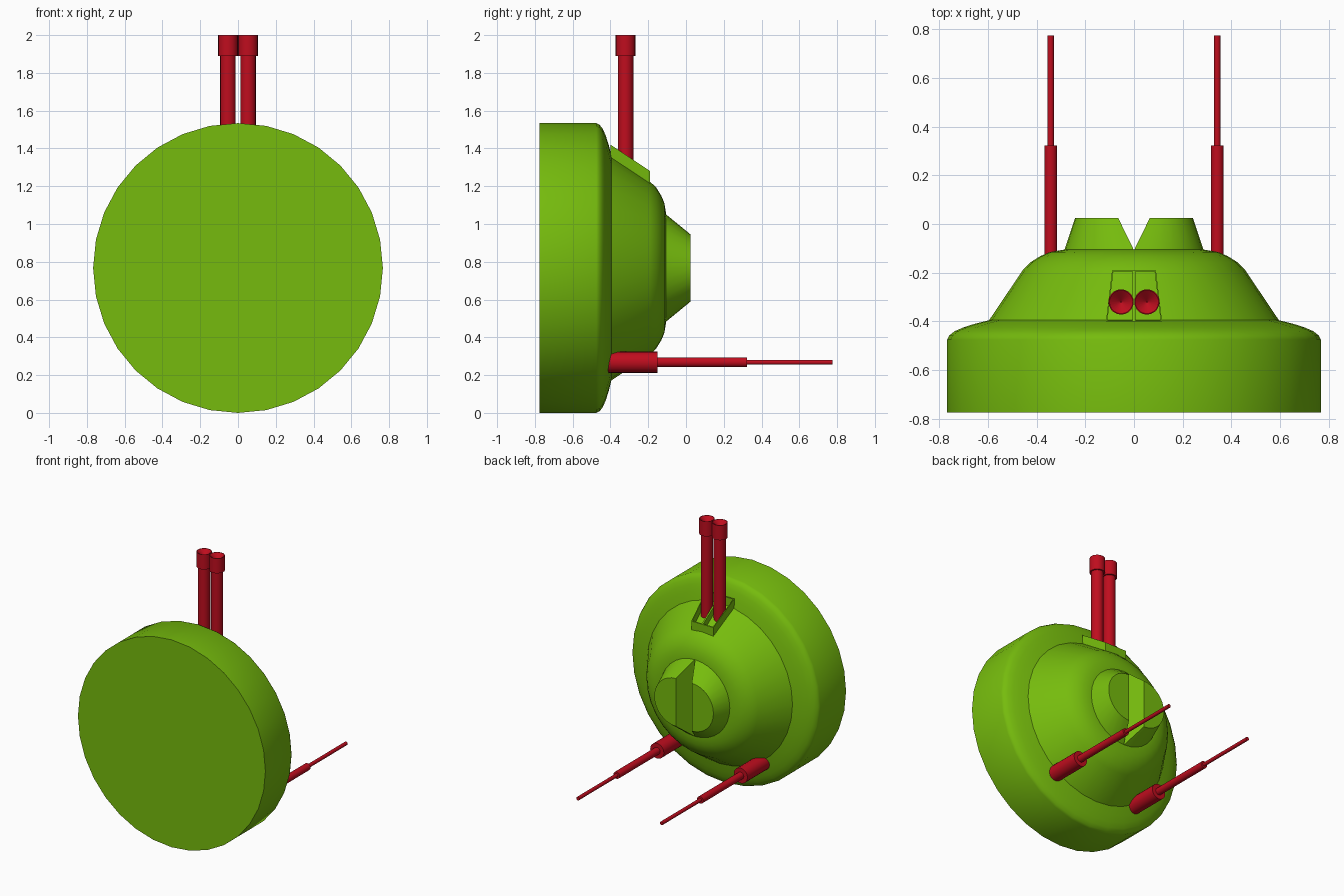
import bpy, bmesh, math
from mathutils import Vector

if "Cube" in bpy.data.objects:
    bpy.data.objects.remove(bpy.data.objects["Cube"])


def material(name, color):
    m = bpy.data.materials.new(name)
    m.diffuse_color = color
    m.use_nodes = True
    m.node_tree.nodes["Principled BSDF"].inputs["Base Color"].default_value = m.diffuse_color
    return m


GREEN = material("green_paint", (0.18, 0.50, 0.004, 1))
RED = material("red_paint", (0.52, 0.004, 0.013, 1))
ZC = 0.767  # height of the hull's axis


def finish(name, bm, mat, angle=32):
    bmesh.ops.recalc_face_normals(bm, faces=bm.faces)
    me = bpy.data.meshes.new(name)
    bm.to_mesh(me)
    bm.free()
    me.materials.append(mat)
    ob = bpy.data.objects.new(name, me)
    bpy.context.collection.objects.link(ob)
    bpy.ops.object.select_all(action='DESELECT')
    ob.select_set(True)
    bpy.context.view_layer.objects.active = ob
    bpy.ops.object.shade_smooth_by_angle(angle=math.radians(angle))
    return ob


def loft(bm, rings):
    """Bridge closed rings of points and cap both ends."""
    vr = [[bm.verts.new(p) for p in ring] for ring in rings]
    n = len(vr[0])
    for a, b in zip(vr, vr[1:]):
        for i in range(n):
            j = (i + 1) % n
            bm.faces.new((a[i], a[j], b[j], b[i]))
    bm.faces.new(vr[0])
    return bm.faces.new(vr[-1])


def turned(name, mat, profile, origin, axis, sides):
    """Turn (position, radius) pairs about the y or z axis through origin."""
    rings = []
    for t, r in profile:
        ring = []
        for i in range(sides):
            a = 2 * math.pi * i / sides
            u, v = r * math.cos(a), r * math.sin(a)
            ring.append(Vector(origin) + Vector((u, t, v) if axis == 'y' else (u, v, t)))
        rings.append(ring)
    bm = bmesh.new()
    loft(bm, rings)
    return finish(name, bm, mat)


# Hull: drum, rounded shoulder, cone and rounded nose
turned("hull", GREEN, [
    (-0.775, 0.767), (-0.475, 0.767), (-0.458, 0.759), (-0.440, 0.736),
    (-0.425, 0.701), (-0.410, 0.655), (-0.395, 0.595),
    (-0.190, 0.457), (-0.157, 0.425), (-0.132, 0.385), (-0.115, 0.345),
    (-0.105, 0.285)], (0, 0, ZC), 'y', 32)

for side, s in (("left", -1), ("right", 1)):
    # Split rear cap: half cone leaning away from a V groove
    rings = []
    for y, r, off in ((-0.108, 0.286, 0), (0.025, 0.177, 0.065)):
        rings.append([(s * (off + r * math.cos(a)), y, ZC + r * math.sin(a))
                      for a in [math.pi * (i / 16 - 0.5) for i in range(17)]])
    bm = bmesh.new()
    loft(bm, rings)
    finish("rear_cap_" + side, bm, GREEN)

    # Open, sloping tray around the upper gun
    plan = ((0, -0.40, 1.42), (0.115, -0.40, 1.42), (0.09, -0.19, 1.28), (0, -0.19, 1.28))
    top = [(s * x, y, z) for x, y, z in plan]
    bm = bmesh.new()
    face = loft(bm, [[(x, y, z - 0.12) for x, y, z in top], top])
    bmesh.ops.recalc_face_normals(bm, faces=bm.faces)
    bmesh.ops.inset_region(bm, faces=[face], thickness=0.008)
    floor = bmesh.ops.extrude_discrete_faces(bm, faces=[face])["faces"][0]
    bmesh.ops.translate(bm, verts=floor.verts, vec=(0, 0, -0.075))
    finish("gun_tray_" + side, bm, GREEN)

    # Upper gun with wider, hollowed muzzle
    turned("upper_gun_" + side, RED, [
        (1.25, 0.041), (1.89, 0.041), (1.89, 0.052), (2.0, 0.052),
        (2.0, 0.048), (1.96, 0.002)], (s * 0.053, -0.32, 0), 'z', 20)

    # Lower gun in three steps
    turned("lower_gun_" + side, RED, [
        (-0.415, 0.056), (-0.15, 0.056), (-0.15, 0.026), (0.323, 0.026),
        (0.323, 0.013), (0.775, 0.013)], (s * 0.342, 0, 0.268), 'y', 20)
